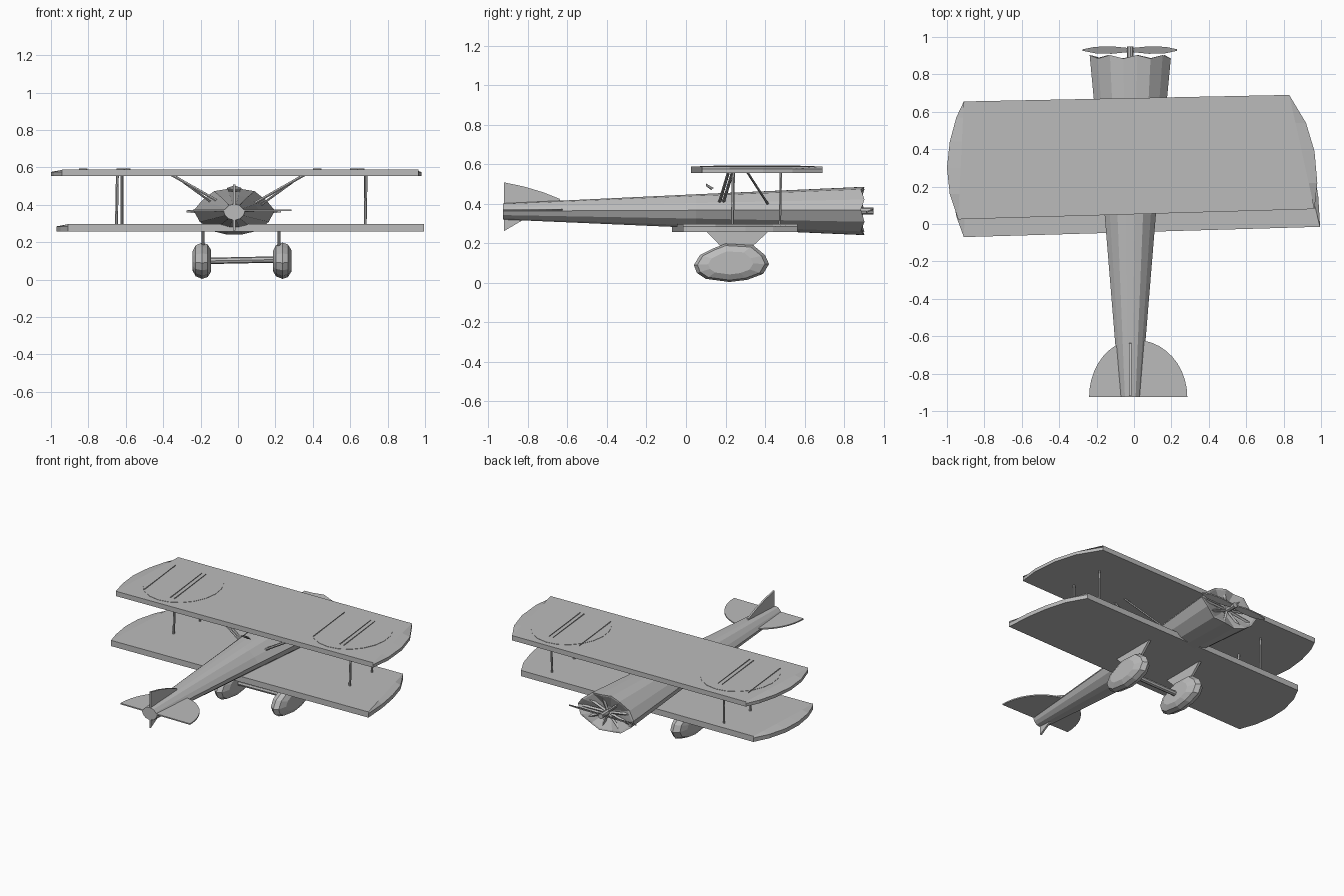
import bpy, bmesh, math
from mathutils import Vector

cube = bpy.data.objects.get("Cube")
if cube:
    bpy.data.objects.remove(cube, do_unlink=True)

grey = bpy.data.materials.new("plain grey")
grey.use_nodes = True
GREY = (0.5, 0.5, 0.5, 1)
grey.diffuse_color = GREY
grey.node_tree.nodes["Principled BSDF"].inputs["Base Color"].default_value = GREY


def loft(name, rings):
    """Skin a stack of matching rings and cap both ends."""
    bm = bmesh.new()
    rows = [[bm.verts.new(p) for p in ring] for ring in rings]
    n = len(rows[0])
    for a, b in zip(rows, rows[1:]):
        for i in range(n):
            j = (i + 1) % n
            bm.faces.new((a[i], a[j], b[j], b[i]))
    bm.faces.new(rows[0])
    bm.faces.new(rows[-1])
    bmesh.ops.recalc_face_normals(bm, faces=bm.faces)
    me = bpy.data.meshes.new(name)
    bm.to_mesh(me)
    bm.free()
    me.materials.append(grey)
    ob = bpy.data.objects.new(name, me)
    bpy.context.collection.objects.link(ob)
    return ob


def slab_x(name, outline, x, t):
    """Plate from a side outline of (y, z) points."""
    return loft(name, [[(x + s * t / 2, y, z) for y, z in outline] for s in (-1, 1)])


def slab_z(name, outline, z, t):
    """Plate from a plan outline of (x, y) points."""
    return loft(name, [[(x, y, z + s * t / 2) for x, y in outline] for s in (-1, 1)])


def rod(name, a, b, r, sides=6):
    a, b = Vector(a), Vector(b)
    q = (b - a).to_track_quat('Z', 'Y')
    ring = [q @ Vector((r * math.cos(k * math.tau / sides), r * math.sin(k * math.tau / sides), 0))
            for k in range(sides)]
    return loft(name, [[a + p for p in ring], [b + p for p in ring]])


# Wings: curved tips with a chamfer running up to a straight edge on top
def wing(name, left_tip, right_tip, z0, z1):
    def straight(tip):
        (ax, ay), (bx, by) = tip[0], tip[-1]
        return [(ax + (bx - ax) * (y - ay) / (by - ay), y) for x, y in tip]
    curved = left_tip + right_tip
    top = straight(left_tip) + straight(right_tip)
    return loft(name, [[(x, y, z0) for x, y in curved],
                       [(x, y, z1 - 0.012) for x, y in curved],
                       [(x, y, z1) for x, y in top]])


wing("upper_wing",
     [(-0.91, 0.655), (-0.95, 0.57), (-0.985, 0.44), (-1.0, 0.3), (-0.985, 0.16), (-0.94, 0.025)],
     [(0.965, 0.08), (0.98, 0.22), (0.965, 0.39), (0.92, 0.54), (0.83, 0.69)], 0.555, 0.588)
wing("lower_wing",
     [(-0.88, 0.53), (-0.93, 0.43), (-0.965, 0.3), (-0.97, 0.17), (-0.95, 0.04), (-0.91, -0.07)],
     [(0.995, -0.015), (0.985, 0.15), (0.96, 0.3), (0.92, 0.44), (0.85, 0.565)], 0.258, 0.297)

# Raised round panels on the upper wing
for side, cx, cy in (("right", -0.65, 0.34), ("left", 0.6, 0.38)):
    disc = [(cx + 0.24 * math.cos(k * math.tau / 20), cy + 0.27 * math.sin(k * math.tau / 20))
            for k in range(20)]
    slab_z(side + "_wing_panel", disc, 0.588, 0.004)
    for n, dx in enumerate((-0.2, 0.0, 0.03)):
        slab_z(f"{side}_panel_ridge_{n}", [(cx + dx, cy + 0.2), (cx + dx + 0.04, cy - 0.2),
                                           (cx + dx + 0.046, cy - 0.2)], 0.59, 0.008)

# Fuselage: faceted tube tapering to the tail, with a dished nose
SECTION = [(1, 0.05), (0.8, 0.48), (0.5, 0.9), (0.17, 1), (-0.17, 1), (-0.5, 0.9), (-0.8, 0.48),
           (-1, 0.05), (-0.85, -0.45), (-0.55, -0.85), (-0.2, -1), (0.2, -1), (0.55, -0.85), (0.85, -0.45)]


def body_ring(y, w, z0, z1, ripple=0.0):
    zc, h = (z0 + z1) / 2, (z1 - z0) / 2
    return [(-0.02 + w * u, y + ripple * (i % 2), zc + h * v) for i, (u, v) in enumerate(SECTION)]


loft("fuselage", [body_ring(-0.925, 0.057, 0.32, 0.402), body_ring(0.05, 0.137, 0.278, 0.448),
                  body_ring(0.885, 0.217, 0.242, 0.485, 0.018),
                  body_ring(0.885, 0.2, 0.252, 0.475, 0.015),
                  body_ring(0.85, 0.05, 0.335, 0.39)])

# Engine spokes inside the nose
for k in range(9):
    a = k * math.tau / 9
    rod(f"engine_spoke_{k}", (-0.02, 0.87, 0.363),
        (-0.02 + 0.18 * math.cos(a), 0.88, 0.363 + 0.095 * math.sin(a)), 0.01, 4)

# Propeller
rod("propeller_hub", (-0.02, 0.85, 0.363), (-0.02, 0.95, 0.363), 0.018, 8)
for name, s, tip in (("left_blade", 1, 0.25), ("right_blade", -1, 0.255)):
    loft(name, [[(-0.02 + s * d, 0.93 + p * w, 0.365 + q * 0.008 + p * w * 0.4)
                 for p, q in ((-1, -0.5), (1, -0.5), (1, 0.5), (-1, 0.5))]
                for d, w in ((0, 0.01), (0.1, 0.02), (0.19, 0.017), (tip, 0.004))])

# Tailplane: two quarter discs
for name, s, r in (("left_tailplane", 1, 0.275), ("right_tailplane", -1, 0.25)):
    arc = [(0.01 + s * r * math.cos(k * math.pi / 20), -0.925 + 0.305 * math.sin(k * math.pi / 20))
           for k in range(11)]
    slab_z(name, [(0.01, -0.925)] + arc, 0.37, 0.008)

# Fin above and below the tail
slab_x("upper_fin", [(-0.92, 0.38), (-0.92, 0.508), (-0.82, 0.487), (-0.72, 0.457),
                     (-0.64, 0.425), (-0.63, 0.39)], -0.02, 0.012)
slab_x("lower_fin", [(-0.92, 0.34), (-0.92, 0.262), (-0.83, 0.315), (-0.8, 0.34)], -0.02, 0.012)

# Windscreen behind the upper wing
loft("windscreen", [[(-0.06, 0.1, 0.49), (-0.02, 0.1, 0.503), (0.02, 0.1, 0.49), (-0.02, 0.11, 0.483)],
                    [(-0.05, 0.13, 0.472), (-0.02, 0.14, 0.48), (0.01, 0.13, 0.472), (-0.02, 0.13, 0.468)]])

# Struts between the wings and from the body to the upper wing
for side, x_rear, x_front, s in (("right", -0.65, -0.62, -1), ("left", 0.68, 0.68, 1)):
    rod(side + "_rear_wing_strut", (x_rear, 0.235, 0.29), (x_rear + 0.005, 0.24, 0.56), 0.008)
    rod(side + "_front_wing_strut", (x_front, 0.475, 0.29), (x_front, 0.48, 0.56), 0.007)
    for n, dy in enumerate((0, 0.02)):
        rod(f"{side}_rear_body_strut_{n}", (s * 0.09, 0.17 + dy, 0.41),
            (s * 0.355, 0.215 + dy, 0.56), 0.008)
    rod(side + "_front_body_strut", (s * 0.11, 0.42, 0.39), (s * 0.345, 0.31, 0.56), 0.006)

# Landing gear: faceted wheel fairings, webs and axle
FAIRING = [(0.04, 0.09), (0.07, 0.14), (0.14, 0.175), (0.2, 0.198), (0.34, 0.19), (0.4, 0.14),
           (0.42, 0.095), (0.39, 0.045), (0.31, 0.015), (0.22, 0.004), (0.1, 0.02), (0.055, 0.05)]
for side, x in (("right", -0.192), ("left", 0.237)):
    loft(side + "_wheel_fairing",
         [[(x + dx, 0.22 + (y - 0.22) * k, 0.1 + (z - 0.1) * k) for y, z in FAIRING]
          for dx, k in ((-0.05, 0.55), (-0.035, 0.85), (0, 1), (0.03, 0.9), (0.048, 0.6))])
    web = x + (0.005 if x < 0 else -0.017)
    slab_x(side + "_gear_web", [(0.2, 0.16), (0.1, 0.262), (0.42, 0.262), (0.31, 0.16)], web, 0.016)
rod("axle", (-0.17, 0.22, 0.1), (0.22, 0.22, 0.108), 0.017, 8)
